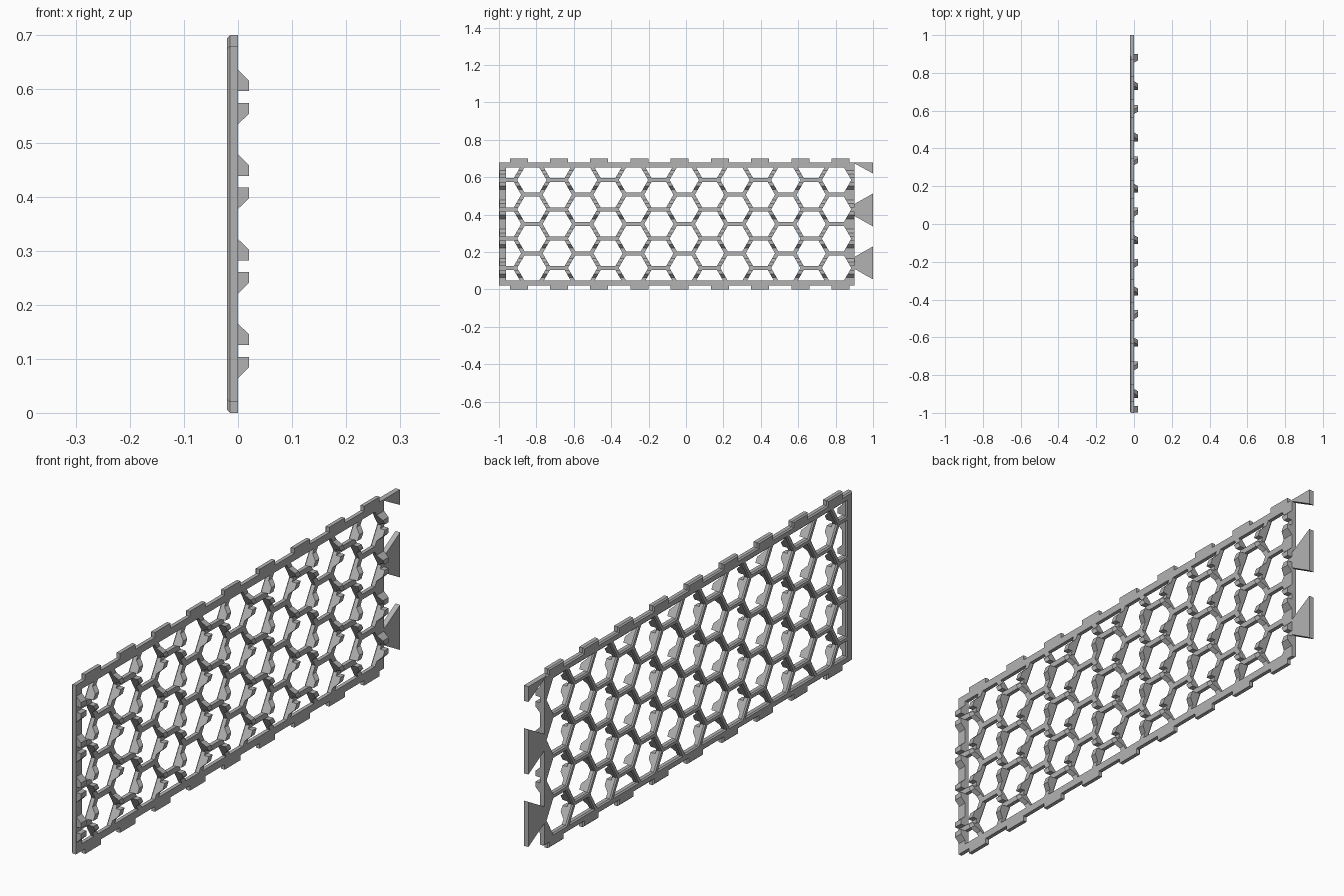
import bpy
import math

if "Cube" in bpy.data.objects:
    bpy.data.objects.remove(bpy.data.objects["Cube"], do_unlink=True)

grey = bpy.data.materials.new("plain grey")
grey.use_nodes = True
COLOUR = (0.45, 0.45, 0.45, 1)
grey.diffuse_color = COLOUR
grey.node_tree.nodes["Principled BSDF"].inputs["Base Color"].default_value = COLOUR

# Shared sizes
BACK, BEVEL, HOOK = -0.02, 0.005, 0.02
R = 0.0905                      # honeycomb cell radius
ROW = R * math.sqrt(3)
STRUT = 0.021
MID_Z, END_Y = 0.35, 0.9
LAST = 0.805                    # centre of the last full column


def loft(layers):
    """Solid through matching rings of points."""
    n = len(layers[0])
    verts = [p for ring in layers for p in ring]
    faces = [tuple(range(n))[::-1], tuple(range(len(verts) - n, len(verts)))]
    for k in range(len(layers) - 1):
        for i in range(n):
            j = (i + 1) % n
            faces.append((k * n + i, k * n + j, k * n + n + j, k * n + n + i))
    return verts, faces


def make(name, solids):
    """One object from several solids."""
    verts, faces = [], []
    for v, f in solids:
        base = len(verts)
        verts += v
        faces += [tuple(base + i for i in face) for face in f]
    mesh = bpy.data.meshes.new(name)
    mesh.from_pydata(verts, [], faces)
    mesh.materials.append(grey)
    obj = bpy.data.objects.new(name, mesh)
    bpy.context.collection.objects.link(obj)
    return obj


def ring(x, outline):
    return [(x, y, z) for y, z in outline]


def rect(y0, y1, z0, z1, inset=0):
    return [(y0 + inset, z0 + inset), (y1 - inset, z0 + inset),
            (y1 - inset, z1 - inset), (y0 + inset, z1 - inset)]


def slab(y0, y1, z0, z1, bevel=BEVEL):
    """Full-thickness bar with its back edges chamfered."""
    return loft([ring(BACK, rect(y0, y1, z0, z1, bevel)),
                 ring(BACK + BEVEL, rect(y0, y1, z0, z1)),
                 ring(0, rect(y0, y1, z0, z1))])


def hexagon(cy, cz, r):
    return [(cy + r * math.cos(i * math.pi / 3), cz + r * math.sin(i * math.pi / 3))
            for i in range(6)]


# Honeycomb plate: a flat sheet cut by flared hexagonal holes
sheet = rect(-0.98, END_Y, 0.025, 0.675)
plate = make("honeycomb_panel", [loft([ring(BACK, sheet), ring(0, sheet)])])
hole = (ROW - STRUT) / math.sqrt(3)
cells = []
for col in range(14):
    cy = LAST - 1.5 * R * col
    rows = 4 + col % 2
    for row in range(rows):
        cz = MID_Z + (row - (rows - 1) / 2) * ROW
        cells.append(loft([ring(BACK - BEVEL, hexagon(cy, cz, hole + 2 * BEVEL)),
                           ring(BACK + BEVEL, hexagon(cy, cz, hole)),
                           ring(0.01, hexagon(cy, cz, hole))]))
cutter = make("hole_cutter", cells)
cutter.hide_render = True
cutter.hide_viewport = True
cut = plate.modifiers.new("holes", "BOOLEAN")
cut.operation = "DIFFERENCE"
cut.solver = "EXACT"
cut.object = cutter
bpy.context.view_layer.update()
graph = bpy.context.evaluated_depsgraph_get()
plate.data = bpy.data.meshes.new_from_object(plate.evaluated_get(graph))
plate.modifiers.clear()
bpy.data.objects.remove(cutter, do_unlink=True)

# Rails and end bar
make("bottom_rail", [slab(-1, END_Y, 0.02, 0.048)])
make("top_rail", [slab(-1, END_Y, 0.652, 0.68)])
make("end_bar", [slab(-1, -0.963, 0.02, 0.68)])

# Tabs along both rails
tab_ys = [0.826 - 0.215 * k for k in range(9)]
make("bottom_tabs", [slab(y - 0.048, y + 0.048, 0, 0.035) for y in tab_ys])
make("top_tabs", [slab(y - 0.048, y + 0.048, 0.665, 0.7) for y in tab_ys])

# Dovetail tongues, the uppermost cut off level with the rail
tongues = []
for cz in (0.142, 0.425, 0.708):
    outline = [(y, min(0.68, cz + s)) for y, s in
               ((0.89, -0.026), (1, -0.088), (1, 0.088), (0.89, 0.026))]
    tongues.append(loft([ring(BACK, outline), ring(0, outline)]))
make("dovetail_tongues", tongues)


# Hooks: paired wedges above and below each cell corner
def hook(cz, up, low_edge, high_edge):
    """Wedge between two edges given as functions of distance from the corner."""
    profile = [(-0.002, 0.011), (HOOK, 0.011), (HOOK, 0.031), (0, 0.0505), (-0.002, 0.0505)]
    sides = [[(x, edge(d), cz + up * d) for x, d in profile]
             for edge in (low_edge, high_edge)]
    return loft(sides if up > 0 else sides[::-1])


SLOPE = 1 / math.sqrt(3)
HALF = STRUT / math.sqrt(3)
strut_hooks, bar_hooks = [], []
for row in range(4):
    cz = MID_Z + (row - 1.5) * ROW
    for up in (1, -1):
        for col in range(1, 14, 2):
            cy = LAST - 1.5 * R * col
            for side in (1, -1):
                if col == 13 and side < 0:
                    continue
                def line(d, off, cy=cy, side=side):
                    return cy + side * (R / 2 + d * SLOPE) + off
                strut_hooks.append(hook(cz, up, lambda d: line(d, -HALF),
                                        lambda d: line(d, HALF)))
        bar_hooks.append(hook(cz, up, lambda d: LAST + hole - d * SLOPE,
                              lambda d: END_Y))
        bar_hooks.append(hook(cz, up, lambda d: -0.997, lambda d: -0.963))
make("strut_hooks", strut_hooks)
make("end_bar_hooks", bar_hooks)

# Consistent outward faces
import bmesh
for obj in bpy.context.collection.objects:
    if obj.type == "MESH" and grey.name in obj.data.materials:
        bm = bmesh.new()
        bm.from_mesh(obj.data)
        bmesh.ops.recalc_face_normals(bm, faces=bm.faces)
        bm.to_mesh(obj.data)
        bm.free()
